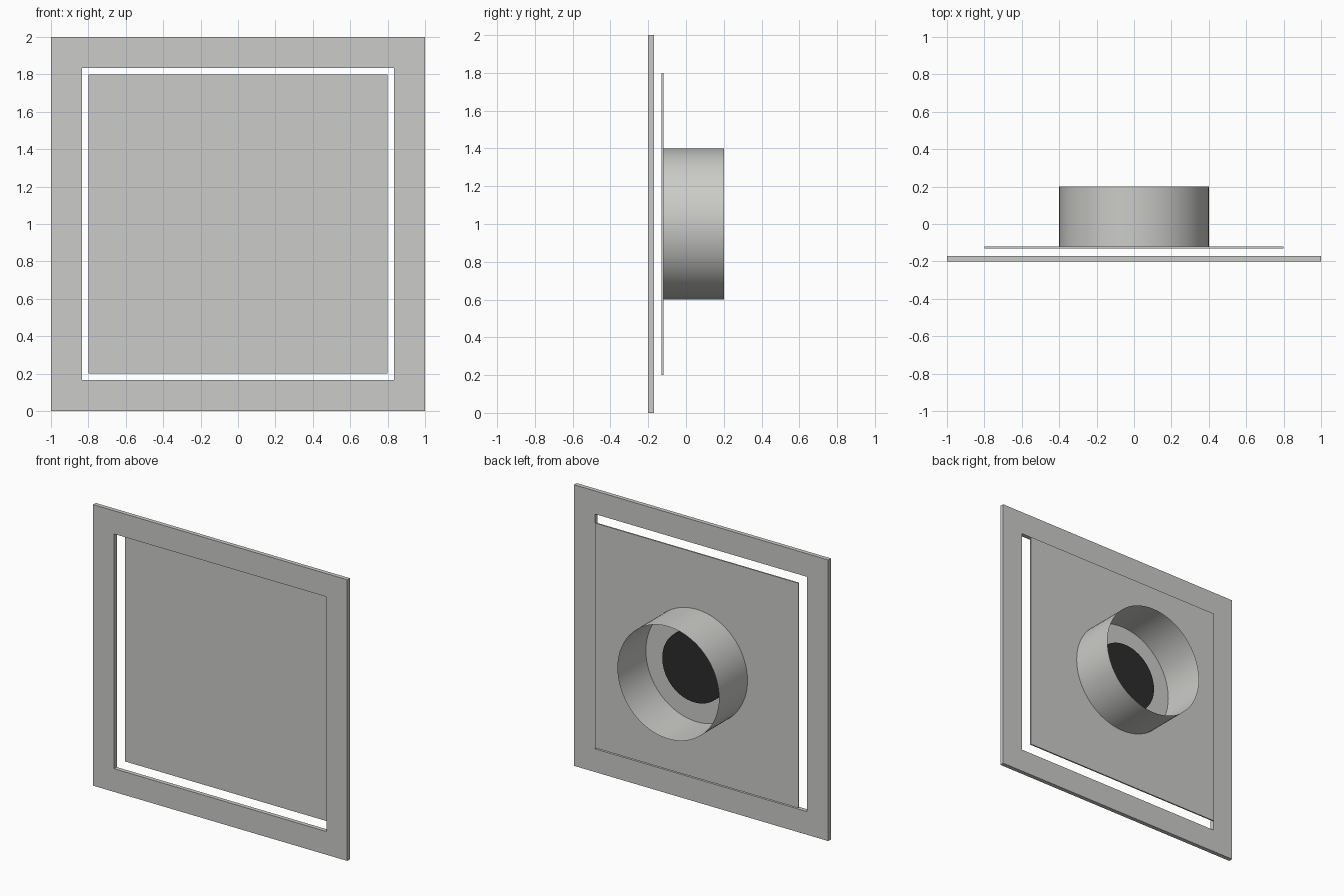
import bpy, bmesh, math
from mathutils import Matrix, Vector

if "Cube" in bpy.data.objects:
    bpy.data.objects.remove(bpy.data.objects["Cube"])


def material(name, rgb):
    m = bpy.data.materials.new(name)
    m.diffuse_color = (*rgb, 1)
    m.use_nodes = True
    m.node_tree.nodes["Principled BSDF"].inputs["Base Color"].default_value = m.diffuse_color
    return m


GREY = material("light grey metal", (0.60, 0.60, 0.58))
DARK = material("dark grey", (0.025, 0.025, 0.025))
CENTRE_Z = 1.0


def finish(name, bm, mat):
    bmesh.ops.recalc_face_normals(bm, faces=bm.faces)
    me = bpy.data.meshes.new(name)
    bm.to_mesh(me)
    bm.free()
    me.materials.append(mat)
    ob = bpy.data.objects.new(name, me)
    bpy.context.collection.objects.link(ob)
    return ob


def square(bm, half, y):
    return [bm.verts.new((sx * half, y, CENTRE_Z + sz * half))
            for sx, sz in ((-1, -1), (1, -1), (1, 1), (-1, 1))]


def extrude_back(bm, depth):
    geo = bmesh.ops.extrude_face_region(bm, geom=bm.faces[:])
    verts = [v for v in geo["geom"] if isinstance(v, bmesh.types.BMVert)]
    bmesh.ops.translate(bm, verts=verts, vec=Vector((0, depth, 0)))


def cylinder(name, radius, y0, y1, mat, caps):
    bm = bmesh.new()
    place = Matrix.Translation((0, (y0 + y1) / 2, CENTRE_Z)) @ Matrix.Rotation(math.pi / 2, 4, "X")
    bmesh.ops.create_cone(bm, cap_ends=caps, segments=64, radius1=radius,
                          radius2=radius, depth=y1 - y0, matrix=place)
    ob = finish(name, bm, mat)
    bpy.context.view_layer.objects.active = ob
    ob.select_set(True)
    bpy.ops.object.shade_smooth_by_angle(angle=math.radians(30))
    ob.select_set(False)
    return ob


# outer square frame with an open middle
bm = bmesh.new()
outer, inner = square(bm, 1.0, -0.2), square(bm, 0.835, -0.2)
for i in range(4):
    j = (i + 1) % 4
    bm.faces.new((outer[i], outer[j], inner[j], inner[i]))
extrude_back(bm, 0.03)
finish("frame", bm, GREY)

# flat panel set behind the opening
bm = bmesh.new()
bm.faces.new(square(bm, 0.8, -0.13))
extrude_back(bm, 0.01)
finish("panel", bm, GREY)

# open sheet-metal duct on the back, with a dark disc at its bottom
cylinder("duct_collar", 0.4, -0.12, 0.2, GREY, False)
cylinder("duct_disc", 0.25, -0.12, -0.09, DARK, True)
